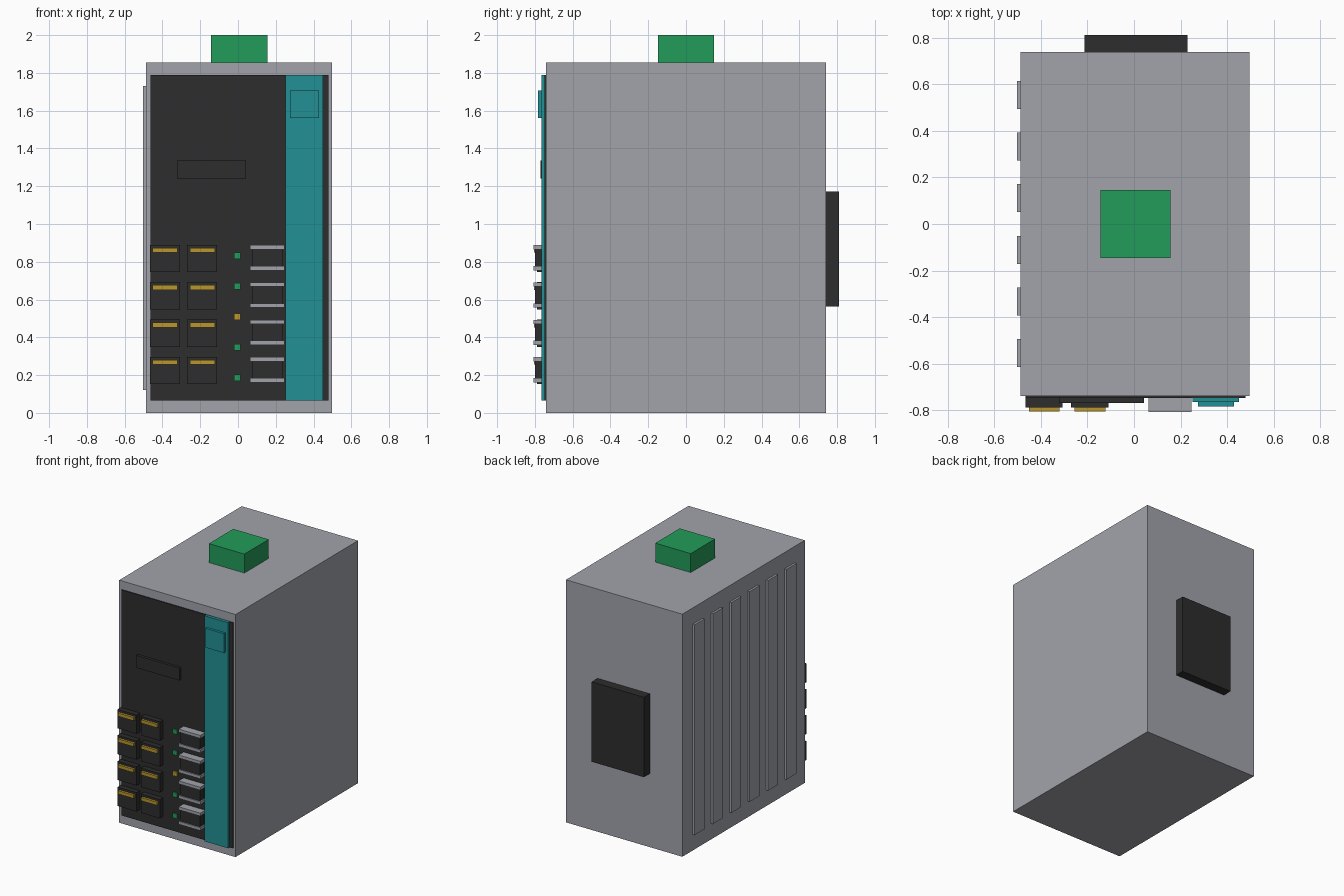
import bpy

if "Cube" in bpy.data.objects:
    bpy.data.objects.remove(bpy.data.objects["Cube"])


def material(name, rgb):
    m = bpy.data.materials.new(name)
    m.diffuse_color = (*rgb, 1.0)
    m.use_nodes = True
    m.node_tree.nodes["Principled BSDF"].inputs["Base Color"].default_value = m.diffuse_color
    return m


GREY = material("housing grey", (0.36, 0.37, 0.41))
DARK = material("dark plastic", (0.026, 0.026, 0.026))
TEAL = material("teal", (0.016, 0.28, 0.30))
GREEN = material("green", (0.016, 0.33, 0.10))
GOLD = material("gold", (0.48, 0.305, 0.027))


def box(name, x, y, z, mat):
    """Box given by its (min, max) extent along each axis."""
    bpy.ops.mesh.primitive_cube_add(
        size=1, location=[(a + b) / 2 for a, b in (x, y, z)])
    ob = bpy.context.object
    ob.name = name
    ob.scale = [b - a for a, b in (x, y, z)]
    bpy.ops.object.transform_apply(location=False, rotation=False, scale=True)
    ob.data.materials.append(mat)
    return ob


# Housing, top power terminal and rear rail clip
box("housing", (-0.487, 0.497), (-0.74, 0.74), (0, 1.855), GREY)
box("power_terminal", (-0.143, 0.157), (-0.147, 0.147), (1.85, 2.0), GREEN)
box("rail_clip", (-0.212, 0.23), (0.735, 0.811), (0.562, 1.173), DARK)

# Cooling ribs on the left side
for i in range(6):
    y = -0.555 + 0.222 * i
    box("cooling_rib", (-0.503, -0.48), (y - 0.06, y + 0.06), (0.122, 1.73), GREY)

# Front panel, accent strip and raised plates
FACE = -0.748
box("front_panel", (-0.462, 0.48), (FACE, -0.735), (0.065, 1.79), DARK)
box("accent_strip", (0.252, 0.451), (-0.765, -0.74), (0.065, 1.79), TEAL)
box("accent_badge", (0.275, 0.43), (-0.784, -0.76), (1.56, 1.707), TEAL)
box("label_plate", (-0.323, 0.043), (-0.769, -0.74), (1.24, 1.335), DARK)

# Four rows of ports: two network sockets and one caged fibre slot each
for row in range(4):
    z = 0.152 + 0.198 * row
    top = z + 0.144
    for x in (-0.467, -0.27):
        box("network_socket", (x, x + 0.16), (-0.788, -0.74), (z, top), DARK)
        box("socket_contacts", (x + 0.015, x + 0.147), (-0.806, -0.78),
            (top - 0.041, top - 0.016), GOLD)
    box("fibre_slot", (0.073, 0.237), (-0.80, -0.74), (z + 0.012, top - 0.01), DARK)
    for rail_z in (z + 0.009, top - 0.024):
        box("slot_rail", (0.063, 0.247), (-0.808, -0.74), (rail_z, rail_z + 0.023), GREY)

# Status lamps, the middle one amber
for i in range(5):
    z = 0.187 + 0.161 * i
    box("status_lamp", (-0.022, 0.014), (-0.759, -0.74), (z - 0.017, z + 0.017),
        GOLD if i == 2 else GREEN)
